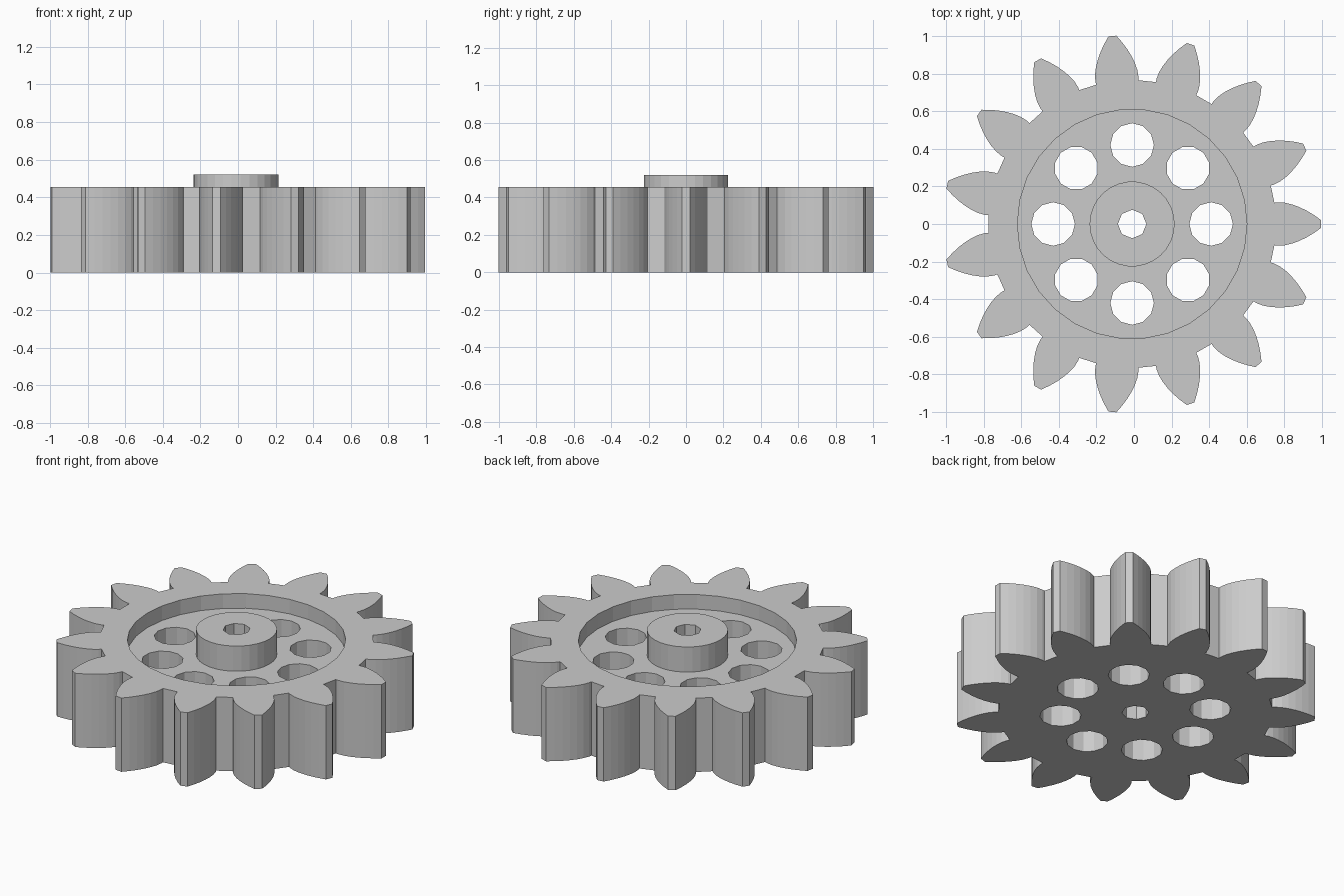
import bpy
import bmesh
from math import pi, tau, sin, cos, tan, acos, radians

if "Cube" in bpy.data.objects:
    bpy.data.objects.remove(bpy.data.objects["Cube"], do_unlink=True)

TEETH = 15
CENTRE_X = -0.01
ROOT_R, PITCH_R, TIP_R = 0.765, 0.887, 1.005
BASE_R = PITCH_R * cos(radians(28))
RIM_TOP, WEB_TOP, HUB_TOP = 0.455, 0.365, 0.52

grey = bpy.data.materials.new("plain_grey")
grey.use_nodes = True
grey.diffuse_color = (0.6, 0.6, 0.6, 1)
grey.node_tree.nodes["Principled BSDF"].inputs["Base Color"].default_value = (0.6, 0.6, 0.6, 1)


def prism(name, outline, bottom, top):
    """Extrude a closed outline of (x, y) points between two heights."""
    bm = bmesh.new()
    face = bm.faces.new([bm.verts.new((x, y, bottom)) for x, y in outline])
    grown = bmesh.ops.extrude_face_region(bm, geom=[face])["geom"]
    verts = [v for v in grown if isinstance(v, bmesh.types.BMVert)]
    bmesh.ops.translate(bm, verts=verts, vec=(0, 0, top - bottom))
    bmesh.ops.recalc_face_normals(bm, faces=bm.faces)
    mesh = bpy.data.meshes.new(name)
    bm.to_mesh(mesh)
    bm.free()
    mesh.materials.append(grey)
    obj = bpy.data.objects.new(name, mesh)
    bpy.context.collection.objects.link(obj)
    return obj


def polar(radius, angle, x=CENTRE_X, y=0.0):
    return x + radius * cos(angle), y + radius * sin(angle)


def ring(radius, sides, x=CENTRE_X, y=0.0, turn=0.0):
    return [polar(radius, turn + tau * i / sides, x, y) for i in range(sides)]


def involute(radius):
    a = acos(min(1.0, BASE_R / radius))
    return tan(a) - a


def combine(target, tool, operation):
    """Apply a boolean to the target and delete the tool."""
    tool.hide_render = True
    mod = target.modifiers.new(tool.name, 'BOOLEAN')
    mod.operation = operation
    mod.solver = 'EXACT'
    mod.object = tool
    bpy.context.view_layer.objects.active = target
    bpy.ops.object.modifier_apply(modifier=mod.name)
    bpy.data.objects.remove(tool, do_unlink=True)


# Toothed outline: involute flanks with short radial roots
steps = 6
radii = [BASE_R + (TIP_R - BASE_R) * i / steps for i in range(steps + 1)]
half_pitch = pi / (2 * TEETH) + involute(PITCH_R)
flank = [(ROOT_R, half_pitch)] + [(r, half_pitch - involute(r)) for r in radii]
outline = []
for tooth in range(TEETH):
    mid = tau * tooth / TEETH
    outline += [polar(r, mid - a) for r, a in flank]
    outline += [polar(r, mid + a) for r, a in reversed(flank)]
gear = prism("gear_wheel", outline, 0, RIM_TOP)

# Round recess in the top, leaving a thinner web
combine(gear, prism("recess_cutter", ring(0.61, 30), WEB_TOP, 0.7), 'DIFFERENCE')

# Raised central hub
combine(gear, prism("hub", ring(0.226, 30), 0.2, HUB_TOP), 'UNION')

# Shaft bore and ring of lightening holes
combine(gear, prism("bore_cutter", ring(0.076, 8), -0.1, 0.7), 'DIFFERENCE')
for i in range(8):
    turn = tau * i / 8
    x, y = polar(0.42, turn)
    hole = prism("hole_cutter", ring(0.116, 12, x, y, turn), -0.1, 0.7)
    combine(gear, hole, 'DIFFERENCE')
